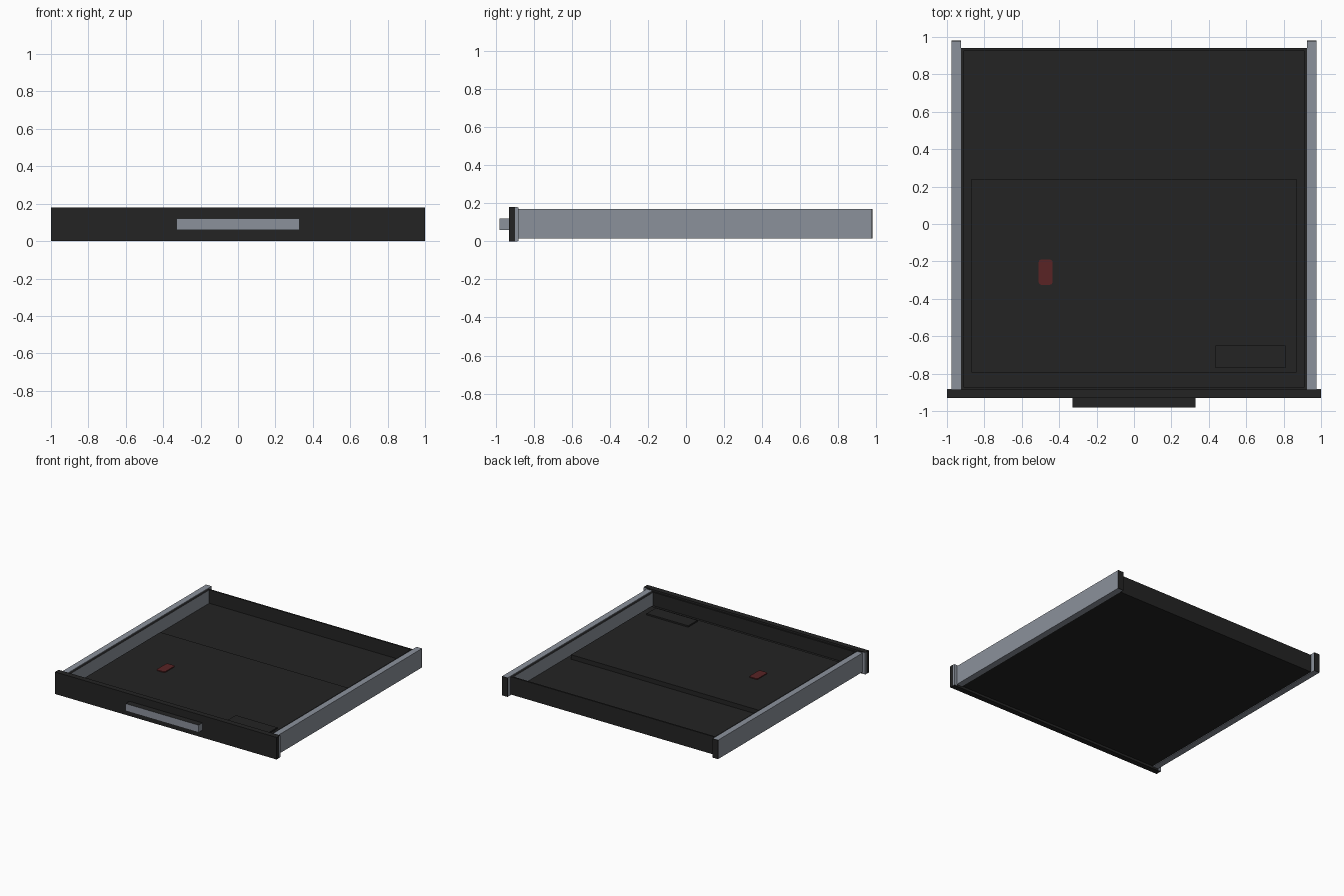
import bpy
import bmesh

if "Cube" in bpy.data.objects:
    bpy.data.objects.remove(bpy.data.objects["Cube"])


def material(name, rgb):
    m = bpy.data.materials.new(name)
    m.diffuse_color = (*rgb, 1.0)
    m.use_nodes = True
    m.node_tree.nodes["Principled BSDF"].inputs["Base Color"].default_value = m.diffuse_color
    return m


BLACK = material("black", (0.017, 0.017, 0.017))
GREY = material("steel grey", (0.26, 0.285, 0.33))
RED = material("dark red", (0.10, 0.017, 0.018))


def box(name, x, y, z, mat, other=None, rule=None):
    """Box from x, y, z ranges; faces whose normal meets the rule get the other material."""
    bm = bmesh.new()
    bmesh.ops.create_cube(bm, size=1)
    for v in bm.verts:
        v.co = [r[0] + (c + 0.5) * (r[1] - r[0]) for r, c in zip((x, y, z), v.co)]
    bm.normal_update()
    me = bpy.data.meshes.new(name)
    me.materials.append(mat)
    if other:
        me.materials.append(other)
        for f in bm.faces:
            f.material_index = int(rule(f.normal))
    bm.to_mesh(me)
    bm.free()
    ob = bpy.data.objects.new(name, me)
    bpy.context.collection.objects.link(ob)
    return ob


# Front panel with its backing plate and pull handle
box("front_panel", (-1, 1), (-0.93, -0.9), (0, 0.18), BLACK)
box("panel_backing", (-1, 1), (-0.9, -0.885), (0, 0.18), BLACK, GREY,
    lambda n: abs(n.x) > 0.5)
for s, side in ((-1, "left"), (1, "right")):
    box(side + "_panel_ear", sorted((s * 0.976, s * 1.0)), (-0.885, -0.882),
        (0.002, 0.178), GREY)
box("handle", (-0.33, 0.33), (-0.98, -0.93), (0.06, 0.12), GREY, BLACK,
    lambda n: n.z > 0.5)

# Tray floor and rear wall
box("tray_floor", (-0.925, 0.925), (-0.885, 0.94), (0.02, 0.055), BLACK)
box("rear_wall", (-0.925, 0.925), (0.928, 0.94), (0.02, 0.165), BLACK)
box("front_wall", (-0.925, 0.925), (-0.885, -0.875), (0.02, 0.165), BLACK)

# Tray sides, outer slide rails and their end caps
for s, side in ((-1, "left"), (1, "right")):
    box(side + "_tray_side", sorted((s * 0.91, s * 0.925)), (-0.88, 0.935),
        (0.05, 0.163), GREY, BLACK, lambda n: n.z > 0.5)
    rail = sorted((s * 0.925, s * 0.975))
    box(side + "_rail", rail, (-0.885, 0.976), (0.015, 0.17), GREY)
    box(side + "_rail_end_cap", rail, (0.976, 0.98), (0.015, 0.17), BLACK)

# Keyboard slab and raised touch pad
box("keyboard", (-0.87, 0.87), (-0.795, 0.24), (0.055, 0.092), BLACK)
box("touch_pad", (0.435, 0.81), (-0.77, -0.65), (0.092, 0.104), BLACK)

# Red button with clipped corners
button = box("red_button", (-0.51, -0.435), (-0.325, -0.19), (0.09, 0.099), RED)
bm = bmesh.new()
bm.from_mesh(button.data)
upright = [e for e in bm.edges if abs(e.verts[0].co.z - e.verts[1].co.z) > 0.005]
bmesh.ops.bevel(bm, geom=upright, offset=0.014, segments=2, profile=0.5,
                affect='EDGES')
bm.to_mesh(button.data)
bm.free()
